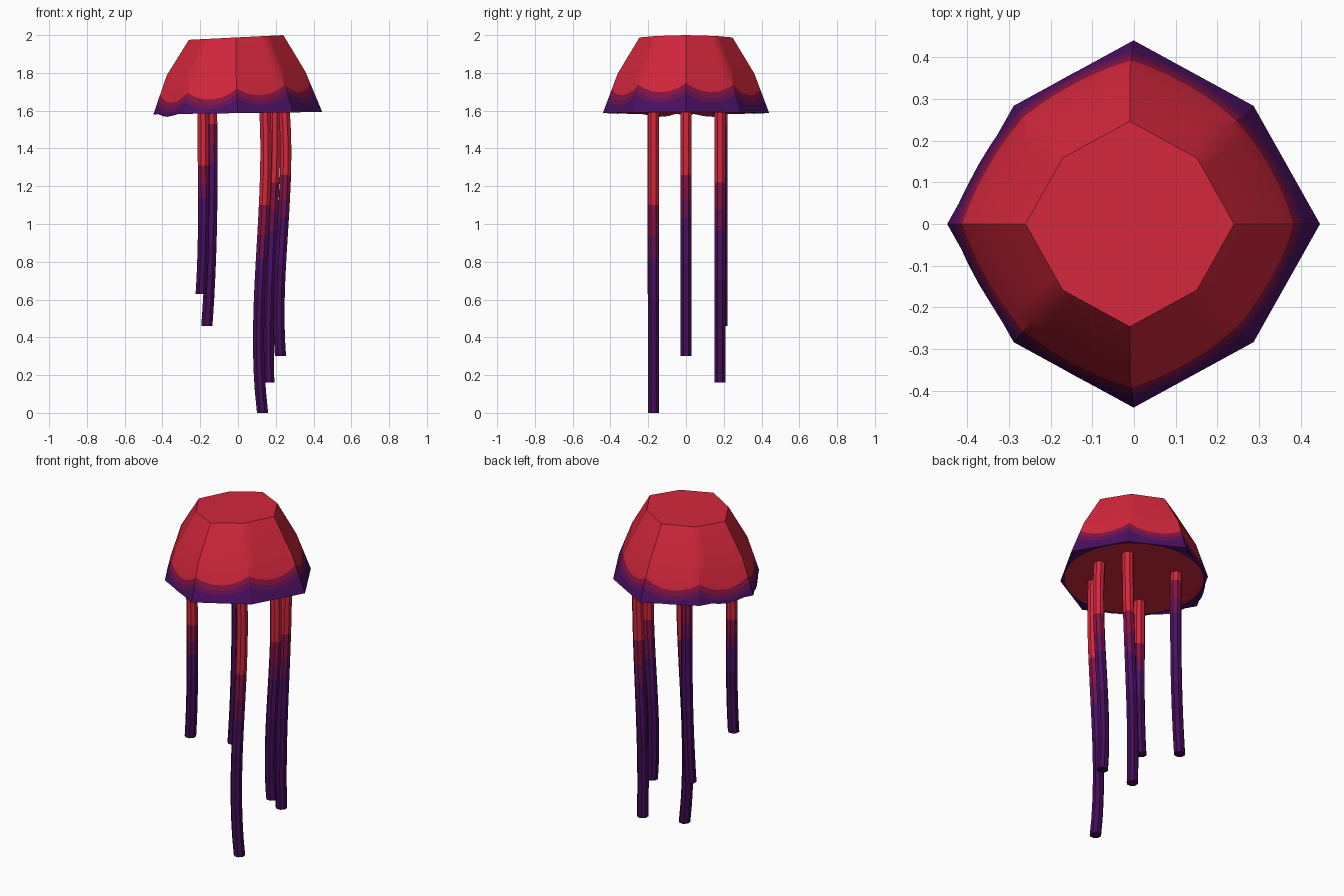
import bpy, bmesh, math

if "Cube" in bpy.data.objects:
    bpy.data.objects.remove(bpy.data.objects["Cube"])


def material(name, rgb):
    m = bpy.data.materials.new(name)
    lin = [((c / 255 + 0.055) / 1.055) ** 2.4 if c > 10 else c / 255 / 12.92 for c in rgb]
    m.diffuse_color = (*lin, 1)
    m.use_nodes = True
    m.node_tree.nodes["Principled BSDF"].inputs["Base Color"].default_value = m.diffuse_color
    return m


MATS = [material("red", (212, 39, 60)),
        material("crimson plum", (134, 20, 68)),
        material("plum", (104, 18, 84)),
        material("purple", (74, 16, 98)),
        material("dark purple", (66, 13, 86))]


def finish(bm, name):
    bmesh.ops.recalc_face_normals(bm, faces=bm.faces)
    me = bpy.data.meshes.new(name)
    bm.to_mesh(me)
    bm.free()
    for m in MATS:
        me.materials.append(m)
    ob = bpy.data.objects.new(name, me)
    bpy.context.collection.objects.link(ob)
    bpy.ops.object.select_all(action='DESELECT')
    bpy.context.view_layer.objects.active = ob
    ob.select_set(True)
    bpy.ops.object.shade_smooth_by_angle(angle=math.radians(30))
    return ob


def loft(bm, rings, mats):
    """Bridge closed rings of points; one material per band."""
    vs = [[bm.verts.new(p) for p in r] for r in rings]
    n = len(vs[0])
    for a, b, m in zip(vs, vs[1:], mats):
        for i in range(n):
            j = (i + 1) % n
            bm.faces.new((a[i], a[j], b[j], b[i])).material_index = m
    return vs


# --- bell: octagon with shorter diagonals, wavy colour bands on the skirt ---
COLS = 6
N = 8 * COLS
STEPS = range(N)


def corner(k, r, cx):
    a = k * math.pi / 4
    s = r * (0.91 if k % 2 else 1.0)
    off = cx if k % 8 != 0 else 0.0
    return cx + s * math.cos(a), s * 0.985 * math.sin(a)


def bell_point(i, r, cx, z, tilt):
    k, u = divmod(i, COLS)
    u /= COLS
    (x0, y0), (x1, y1) = corner(k, r, cx), corner(k + 1, r, cx)
    x, y = x0 + (x1 - x0) * u, y0 + (y1 - y0) * u
    return (x, y, z + tilt * x)


def band_height(i):
    a = 2 * math.pi * i / N
    u = abs(2 * (i % COLS) / COLS - 1)
    return 1.67 + 0.03 * math.cos(a) + 0.045 * u * u


rim = [bell_point(i, 0.447, -0.001, 1.587, 0.014) for i in STEPS]
mid = [bell_point(i, 0.367, -0.010, 1.797, 0.025) for i in STEPS]
top = [bell_point(i, 0.250, -0.010, 1.988, 0.050) for i in STEPS]


def skirt_ring(drop):
    ring = []
    for i in STEPS:
        p, q = rim[i], mid[i]
        t = (band_height(i) - drop - p[2]) / (q[2] - p[2])
        ring.append([a + (b - a) * t for a, b in zip(p, q)])
    return ring


under = []
for i in STEPS:
    a = 2 * math.pi * i / N
    x, y = 0.378 * math.cos(a), 0.378 * math.sin(a)
    under.append((x, y, 1.587 + 0.014 * x))

bm = bmesh.new()
rows = loft(bm, [under, rim, skirt_ring(0.075), skirt_ring(0.053), skirt_ring(0.028),
                 skirt_ring(0), mid, top], [3, 3, 3, 2, 1, 0, 0])
bm.faces.new(rows[0]).material_index = 0
bm.faces.new(rows[-1]).material_index = 0
finish(bm, "bell")


# --- tentacles: octagonal tubes swaying in x, red at the root ---
def sway(xs, t):
    total = 0
    for i, x in enumerate(xs):
        for j in range(4):
            if j != i:
                x *= (t * 3 - j) / (i - j)
        total += x
    return total


def tentacle(name, xs, y, z_end, red_end):
    z_top, r = 1.59, 0.032
    length = z_top - z_end
    red = (z_top - red_end) / length
    breaks = [red, red + 0.10, red + 0.18, 0.62]
    ts = sorted([i / 14 for i in range(15)] + breaks)
    rings, mats = [], []
    for t in ts:
        cx = sway(xs, t)
        rings.append([(cx + r * math.cos((k + .5) * math.pi / 4),
                       y + r * math.sin((k + .5) * math.pi / 4),
                       z_top - length * t) for k in range(8)])
    for a, b in zip(ts, ts[1:]):
        mats.append(sum((a + b) / 2 > br for br in breaks))
    bm = bmesh.new()
    vs = loft(bm, rings, mats)
    bm.faces.new(vs[0]).material_index = 0
    bm.faces.new(vs[-1]).material_index = 4
    finish(bm, name)


tentacle("tentacle_front_right", (.143, .138, .111, .130), -.172, 0.0, 1.10)
tentacle("tentacle_right", (.245, .247, .222, .225), 0.0, 0.30, 1.26)
tentacle("tentacle_back_right", (.195, .185, .165, .163), .18, 0.16, 1.22)
tentacle("tentacle_front_left", (-.185, -.183, -.183, -.195), -.174, 0.63, 1.31)
tentacle("tentacle_back_left", (-.140, -.138, -.145, -.165), .19, 0.46, 1.53)
